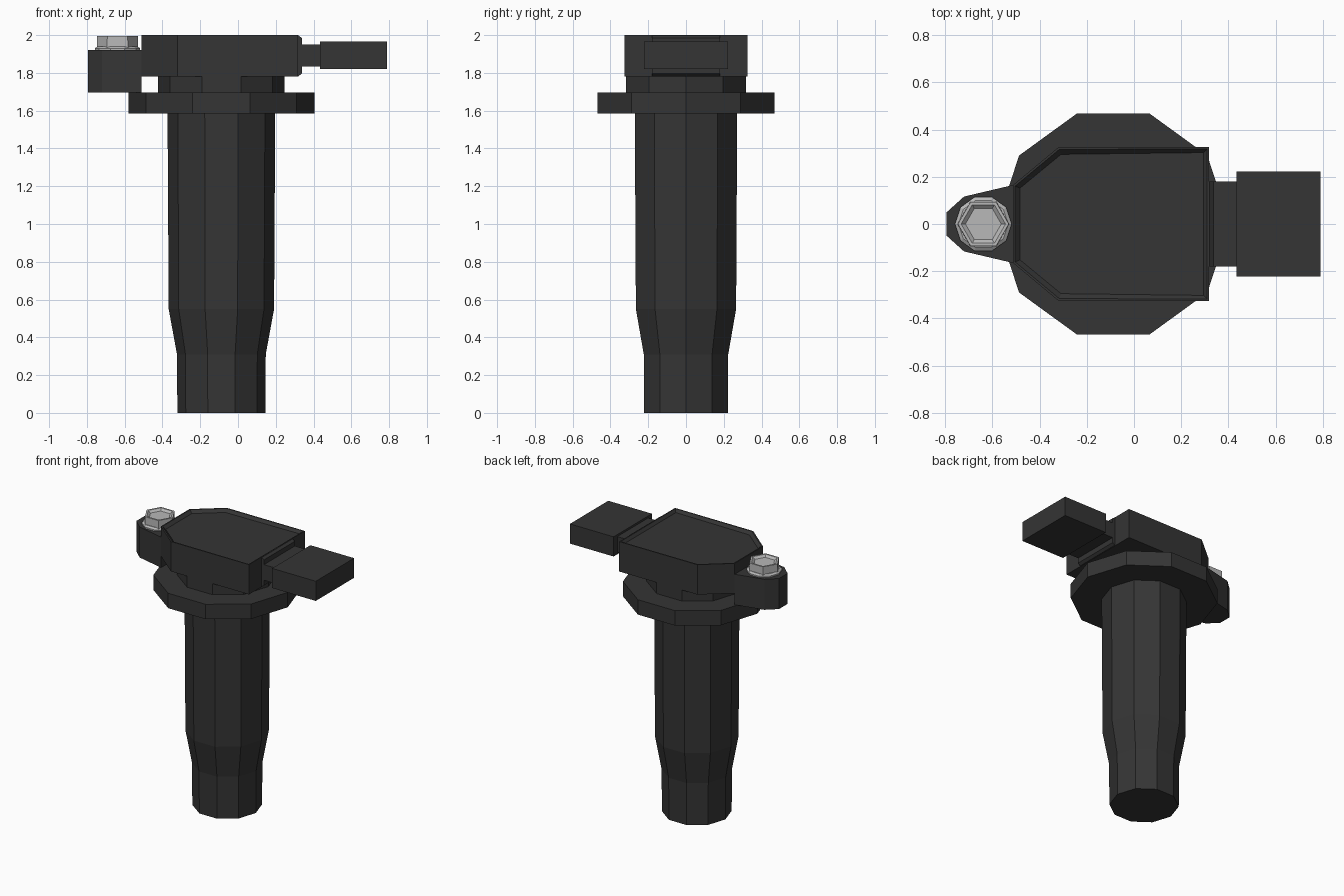
import bpy, bmesh
from math import cos, sin, pi

if "Cube" in bpy.data.objects:
    bpy.data.objects.remove(bpy.data.objects["Cube"])

CX = -0.088  # axis of the tube


def material(name, v):
    m = bpy.data.materials.new(name)
    m.diffuse_color = (v, v, v, 1)
    m.use_nodes = True
    m.node_tree.nodes["Principled BSDF"].inputs["Base Color"].default_value = m.diffuse_color
    return m


black = material("black_plastic", 0.035)
steel = material("steel", 0.48)


def loft(name, rings, mat, insets=()):
    """Skin a stack of rings, cap both ends, then inset the last cap."""
    bm = bmesh.new()
    loops = [[bm.verts.new(p) for p in r] for r in rings]
    n = len(loops[0])
    for a, b in zip(loops, loops[1:]):
        for i in range(n):
            j = (i + 1) % n
            bm.faces.new((a[i], a[j], b[j], b[i]))
    bm.faces.new(loops[0][::-1])
    top = bm.faces.new(loops[-1])
    bmesh.ops.recalc_face_normals(bm, faces=bm.faces[:])
    for thick, depth in insets:
        bmesh.ops.inset_region(bm, faces=[top], thickness=thick, depth=depth)
    me = bpy.data.meshes.new(name)
    bm.to_mesh(me)
    bm.free()
    me.materials.append(mat)
    ob = bpy.data.objects.new(name, me)
    bpy.context.collection.objects.link(ob)
    return ob


def circle(r, z, n=10, cx=CX):
    return [(cx + r * cos(2 * pi * i / n), r * sin(2 * pi * i / n), z) for i in range(n)]


def outline(half, z):
    """Outline mirrored across y = 0."""
    return [(x, y, z) for x, y in half] + [(x, -y, z) for x, y in reversed(half)]


def rect_x(x, w, z0, z1):
    return [(x, -w, z0), (x, w, z0), (x, w, z1), (x, -w, z1)]


# Tapered tube, flange and neck
loft("tube", [circle(0.233, 0), circle(0.235, 0.31), circle(0.279, 0.55),
              circle(0.285, 1.585)], black)
loft("flange", [circle(0.493, 1.585), circle(0.493, 1.695)], black)
loft("neck", [circle(0.335, 1.695), circle(0.335, 1.78)], black)

# Head with a shallow recessed lid
head = [(0.317, 0.325), (-0.32, 0.325), (-0.512, 0.165)]
loft("head", [outline(head, 1.78), outline(head, 2.0)], black,
     [(0.01, 0), (0.022, -0.02)])

# Connector: chamfered panel, stem and plug
loft("connector_panel", [rect_x(0.31, 0.18, 1.782, 1.998), rect_x(0.32, 0.18, 1.782, 1.998),
                         rect_x(0.338, 0.18, 1.797, 1.985)], black)
loft("connector_stem", [rect_x(0.33, 0.18, 1.835, 1.95), rect_x(0.44, 0.18, 1.835, 1.95)], black)
loft("connector_plug", [rect_x(0.434, 0.223, 1.82, 1.965), rect_x(0.79, 0.223, 1.82, 1.965)], black)

# Mounting lug
lug = [(-0.512, 0.165), (-0.72, 0.116), (-0.793, 0.05)]
loft("mounting_lug", [outline(lug, 1.695), outline(lug, 1.92)], black)

# Bolt: washer and dished hexagon head
loft("bolt_washer", [circle(0.12, 1.915, 10, -0.638), circle(0.12, 1.93, 10, -0.638),
                     circle(0.105, 1.94, 10, -0.638)], steel)
loft("bolt_head", [circle(0.11, 1.925, 6, -0.638), circle(0.108, 1.995, 6, -0.638)], steel,
     [(0.014, 0), (0.018, -0.015)])
